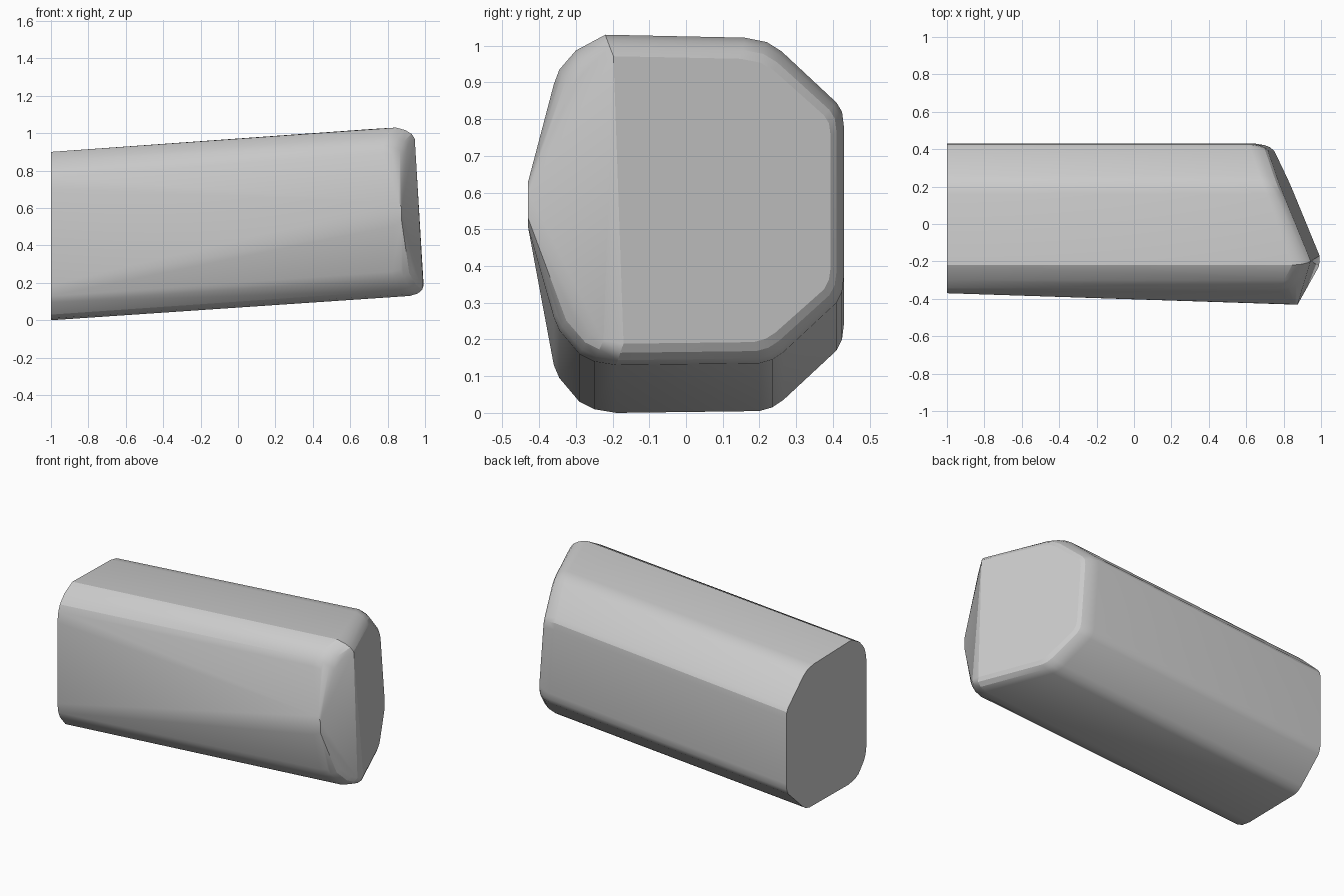
import bpy
import bmesh
import math

default = bpy.data.objects.get("Cube")
if default:
    bpy.data.objects.remove(default, do_unlink=True)

# Rounded octagonal cross-section at the flat end, as (y, z)
PROFILE = [(-0.19, 0), (0.2, 0.005), (0.235, 0.015), (0.265, 0.035),
           (0.41, 0.17), (0.425, 0.2), (0.43, 0.24),
           (0.43, 0.65), (0.425, 0.69), (0.41, 0.715),
           (0.26, 0.855), (0.22, 0.88), (0.16, 0.892),
           (-0.22, 0.9), (-0.3, 0.857), (-0.345, 0.805), (-0.36, 0.765), (-0.37, 0.7),
           (-0.37, 0.19), (-0.36, 0.13), (-0.345, 0.095), (-0.29, 0.03), (-0.25, 0.01)]
MID_Y, MID_Z = 0.03, 0.45
RISE = 0.13     # how far the body climbs towards the slanted end


def end_x(y, z):
    """Slanted end: a main plane and a facet turned towards the front."""
    lean = 0.075 * (z - 0.25)
    return min(1 - 0.41 * (y + 0.2), 1 + 0.57 * (y + 0.2)) - lean


def end_ring(shrink_y, shrink_z, inset):
    """Cross-section shrunk towards its middle and laid on the slanted end."""
    ring = []
    for y, z in PROFILE:
        py = MID_Y + (y - MID_Y) * (1 - shrink_y)
        pz = MID_Z + (z - MID_Z) * (1 - shrink_z) + RISE
        ring.append((end_x(py, pz) - inset, py, pz))
    return ring


# Flat end, rounded rim in three steps, and the ridge on the front
points = [(-1, y, z) for y, z in PROFILE]
points += end_ring(0, 0, 0.085)
points += end_ring(0.02, 0.03, 0.04)
points += end_ring(0.05, 0.075, 0.012)
points += end_ring(0.09, 0.13, 0)
points += [(0.83, -0.43, 0.505), (0.875, -0.43, 0.53),
           (0.875, -0.43, 0.6), (0.86, -0.43, 0.63)]

# Wrap the sections in one closed skin
bm = bmesh.new()
for p in points:
    bm.verts.new(p)
hull = bmesh.ops.convex_hull(bm, input=bm.verts[:])
loose = [v for v in bm.verts if not v.link_faces]
bmesh.ops.delete(bm, geom=loose, context='VERTS')
bmesh.ops.dissolve_limit(bm, angle_limit=math.radians(0.5),
                         verts=bm.verts[:], edges=bm.edges[:])
bmesh.ops.recalc_face_normals(bm, faces=bm.faces[:])

mesh = bpy.data.meshes.new("slanted_block")
bm.to_mesh(mesh)
bm.free()
block = bpy.data.objects.new("slanted_block", mesh)
bpy.context.collection.objects.link(block)

# Soft rounded corners, crisp edges at the flat end
bpy.context.view_layer.objects.active = block
block.select_set(True)
bpy.ops.object.shade_smooth_by_angle(angle=math.radians(20))
